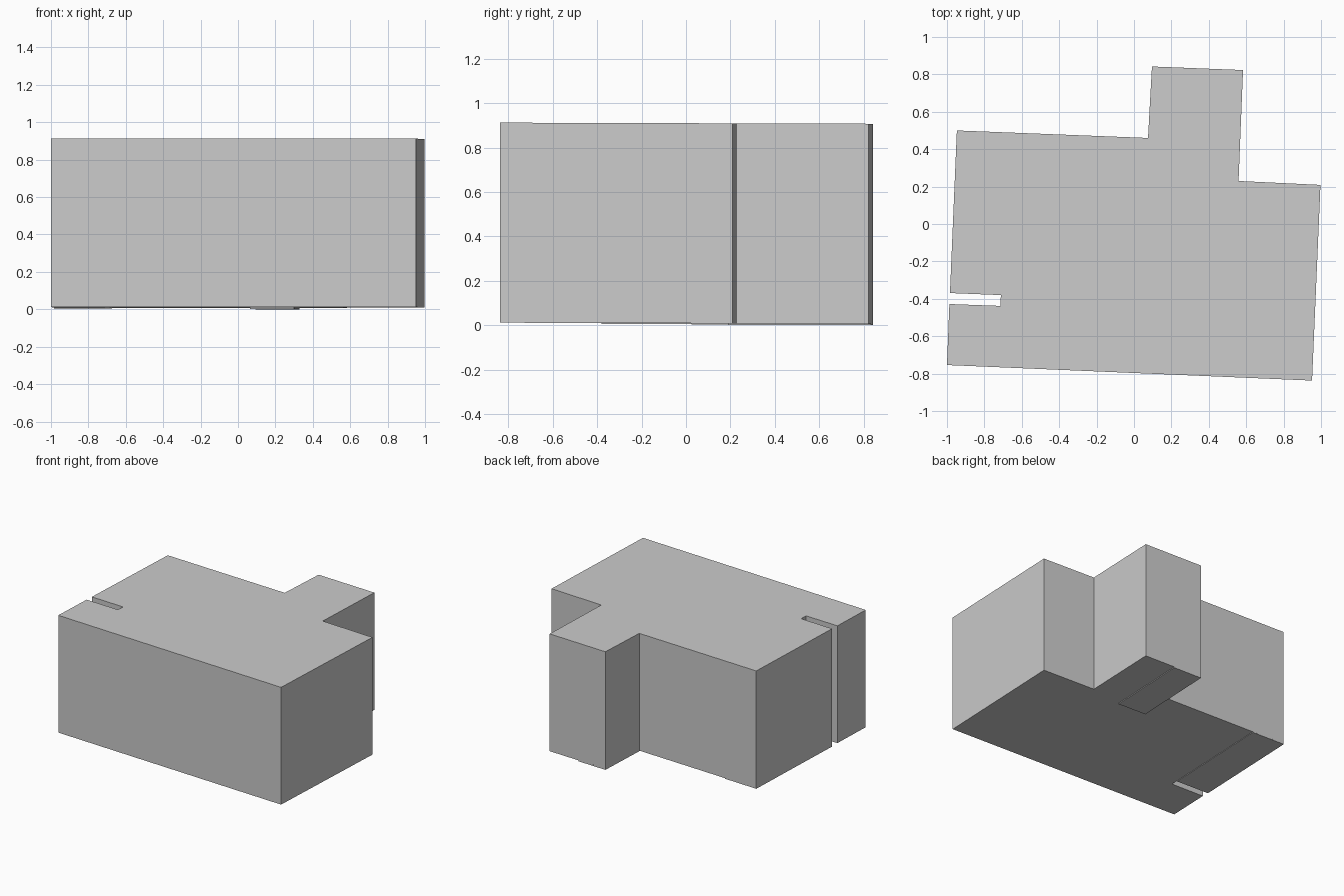
import bpy, bmesh

if "Cube" in bpy.data.objects:
    bpy.data.objects.remove(bpy.data.objects["Cube"])

def prism(name, outline, bottom, top, slope=-0.003):
    """Upright prism over an outline, with a very slight fall toward the back."""
    bm = bmesh.new()
    low = [bm.verts.new((x, y, bottom + slope * y)) for x, y in outline]
    high = [bm.verts.new((x, y, top + slope * y)) for x, y in outline]
    bm.faces.new(low[::-1])
    bm.faces.new(high)
    n = len(outline)
    for i in range(n):
        j = (i + 1) % n
        bm.faces.new((low[i], low[j], high[j], high[i]))
    bmesh.ops.recalc_face_normals(bm, faces=bm.faces)
    mesh = bpy.data.meshes.new(name)
    bm.to_mesh(mesh)
    bm.free()
    obj = bpy.data.objects.new(name, mesh)
    bpy.context.collection.objects.link(obj)
    return obj

# Main block: slot on the left, notch at back right, wing at the back
footprint = [(-1.0, -0.754), (0.952, -0.837), (0.997, 0.209), (0.559, 0.23),
             (0.583, 0.823), (0.096, 0.842), (0.075, 0.46), (-0.947, 0.5),
             (-0.984, -0.369), (-0.712, -0.38), (-0.714, -0.438), (-0.987, -0.428)]
prism("building_block", footprint, 0.009, 0.91)

# Shallow panels on the underside, behind the slot and under the wing
prism("left_underside_panel",
      [(-0.984, -0.369), (-0.712, -0.38), (-0.675, 0.489), (-0.947, 0.5)], 0.0045, 0.012)
prism("wing_underside_panel",
      [(0.065, 0.2), (0.3, 0.19), (0.33, 0.833), (0.096, 0.842)], 0.0025, 0.012)
